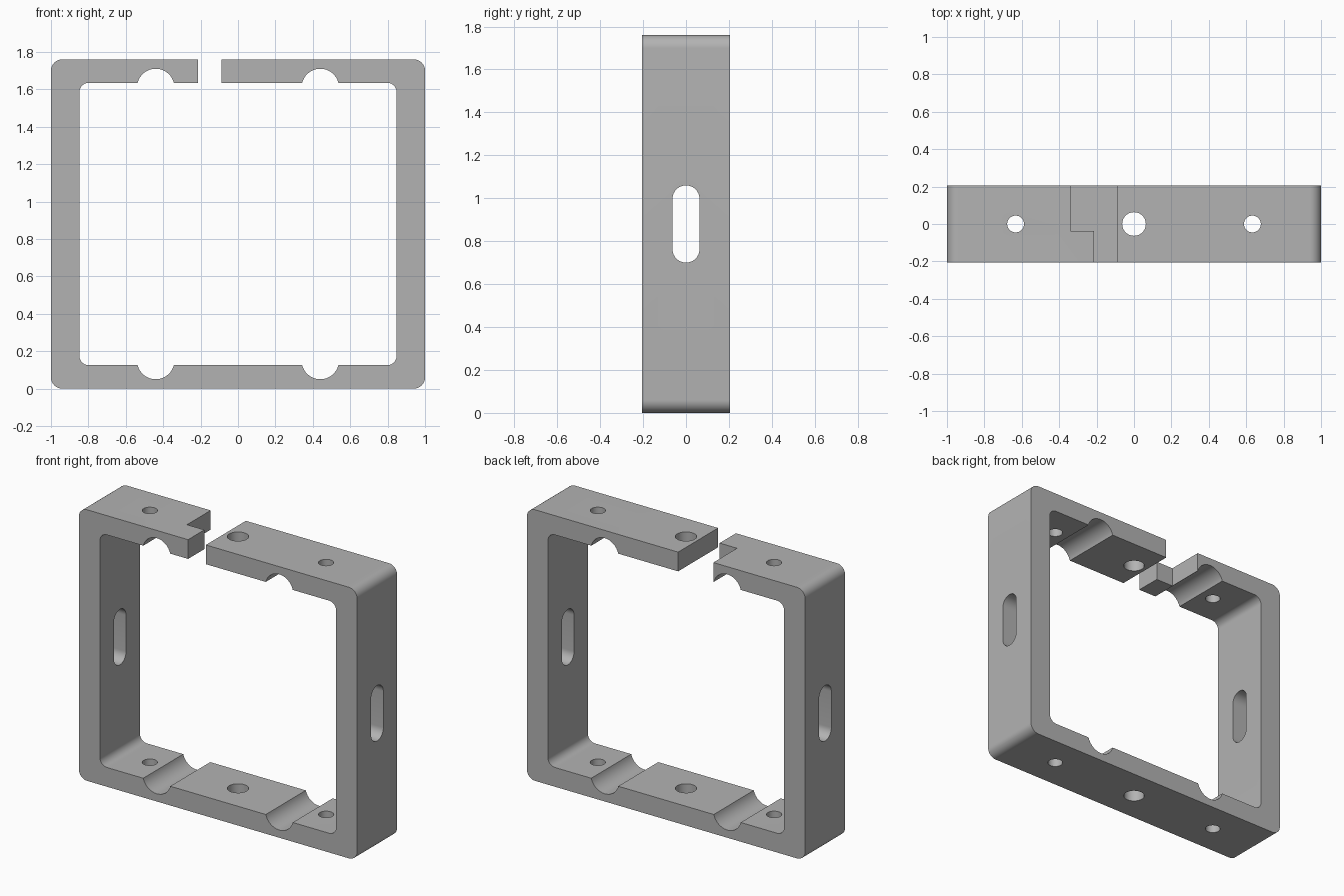
import bpy, bmesh
from math import sin, cos, pi, radians, acos
from mathutils import Matrix

if "Cube" in bpy.data.objects:
    bpy.data.objects.remove(bpy.data.objects["Cube"], do_unlink=True)

W, H, D = 1.0, 1.76, 0.205           # half width, height, half depth
IX, IZ = 0.848, 0.125                # inner half width, rail thickness
R_OUT, R_IN = 0.06, 0.05             # corner radii
GX, GR, GZ = 0.44, 0.1, 0.15         # groove centre, radius, centre height
GAP_L, GAP_R = -0.215, -0.087        # split in the top rail

grey = bpy.data.materials.new("plain grey")
grey.use_nodes = True
colour = (0.45, 0.45, 0.45, 1)
grey.diffuse_color = colour
grey.node_tree.nodes["Principled BSDF"].inputs["Base Color"].default_value = colour


def arc(cx, cz, r, a0, a1, n=12):
    """Points on an arc, angles in radians."""
    return [(cx + r * cos(a0 + (a1 - a0) * i / n),
             cz + r * sin(a0 + (a1 - a0) * i / n)) for i in range(n + 1)]


def prism(name, points, half, matrix=Matrix()):
    """Extrude an x-z outline symmetrically along y."""
    bm = bmesh.new()
    face = bm.faces.new([bm.verts.new((x, -half, z)) for x, z in points])
    new = bmesh.ops.extrude_face_region(bm, geom=[face])["geom"]
    bmesh.ops.translate(bm, vec=(0, 2 * half, 0),
                        verts=[v for v in new if isinstance(v, bmesh.types.BMVert)])
    bmesh.ops.recalc_face_normals(bm, faces=bm.faces)
    bm.transform(matrix)
    mesh = bpy.data.meshes.new(name)
    bm.to_mesh(mesh)
    bm.free()
    mesh.materials.append(grey)
    obj = bpy.data.objects.new(name, mesh)
    bpy.context.collection.objects.link(obj)
    return obj


# Open frame outline: outer corners, then back along the grooved inside
q = pi / 2
s = acos((GZ - IZ) / GR)             # half angle of the groove arc
ox, ix = W - R_OUT, IX - R_IN
top, low, high = H - R_OUT, IZ + R_IN, H - IZ - R_IN
outline = [(GAP_L, H)]
outline += arc(-ox, top, R_OUT, q, 2 * q)
outline += arc(-ox, R_OUT, R_OUT, 2 * q, 3 * q)
outline += arc(ox, R_OUT, R_OUT, 3 * q, 4 * q)
outline += arc(ox, top, R_OUT, 0, q)
outline += [(GAP_R, H), (GAP_R, H - IZ)]
outline += arc(GX, H - GZ, GR, q + s, q - s, 24)
outline += arc(ix, high, R_IN, q, 0)
outline += arc(ix, low, R_IN, 0, -q)
outline += arc(GX, GZ, GR, -q + s, -q - s, 24)
outline += arc(-GX, GZ, GR, -q + s, -q - s, 24)
outline += arc(-ix, low, R_IN, 3 * q, 2 * q)
outline += arc(-ix, high, R_IN, 2 * q, q)
outline += arc(-GX, H - GZ, GR, q + s, q - s, 24)
outline += [(GAP_L, H - IZ)]
frame = prism("split_frame", outline, D)

# Cutters: vertical screw holes, side slot and the rear step at the split
upright = Matrix.Translation((0, 0, H / 2)) @ Matrix.Rotation(radians(90), 4, 'X')
cutters = []
for x, r in ((-0.633, 0.045), (0, 0.063), (0.633, 0.045)):
    cutters.append(prism("hole_cutter", arc(x, 0, r, 0, 2 * pi, 48)[:-1], H, upright))
slot = arc(0, 0.997, 0.063, 0, pi, 20) + arc(0, 0.763, 0.063, pi, 2 * pi, 20)
cutters.append(prism("slot_cutter", slot, 2 * W, Matrix.Rotation(radians(90), 4, 'Z')))
step = [(-0.34, H - 0.2), (-0.15, H - 0.2), (-0.15, H + 0.1), (-0.34, H + 0.1)]
cutters.append(prism("step_cutter", step, 0.2, Matrix.Translation((0, 0.162, 0))))

bpy.context.view_layer.objects.active = frame
for cutter in cutters:
    mod = frame.modifiers.new("cut", 'BOOLEAN')
    mod.operation, mod.solver, mod.object = 'DIFFERENCE', 'EXACT', cutter
    bpy.ops.object.modifier_apply(modifier=mod.name)
    bpy.data.objects.remove(cutter, do_unlink=True)

# Smooth the rounded surfaces, keep edges sharp
bpy.ops.object.select_all(action='DESELECT')
frame.select_set(True)
bpy.ops.object.shade_smooth_by_angle(angle=radians(30))
